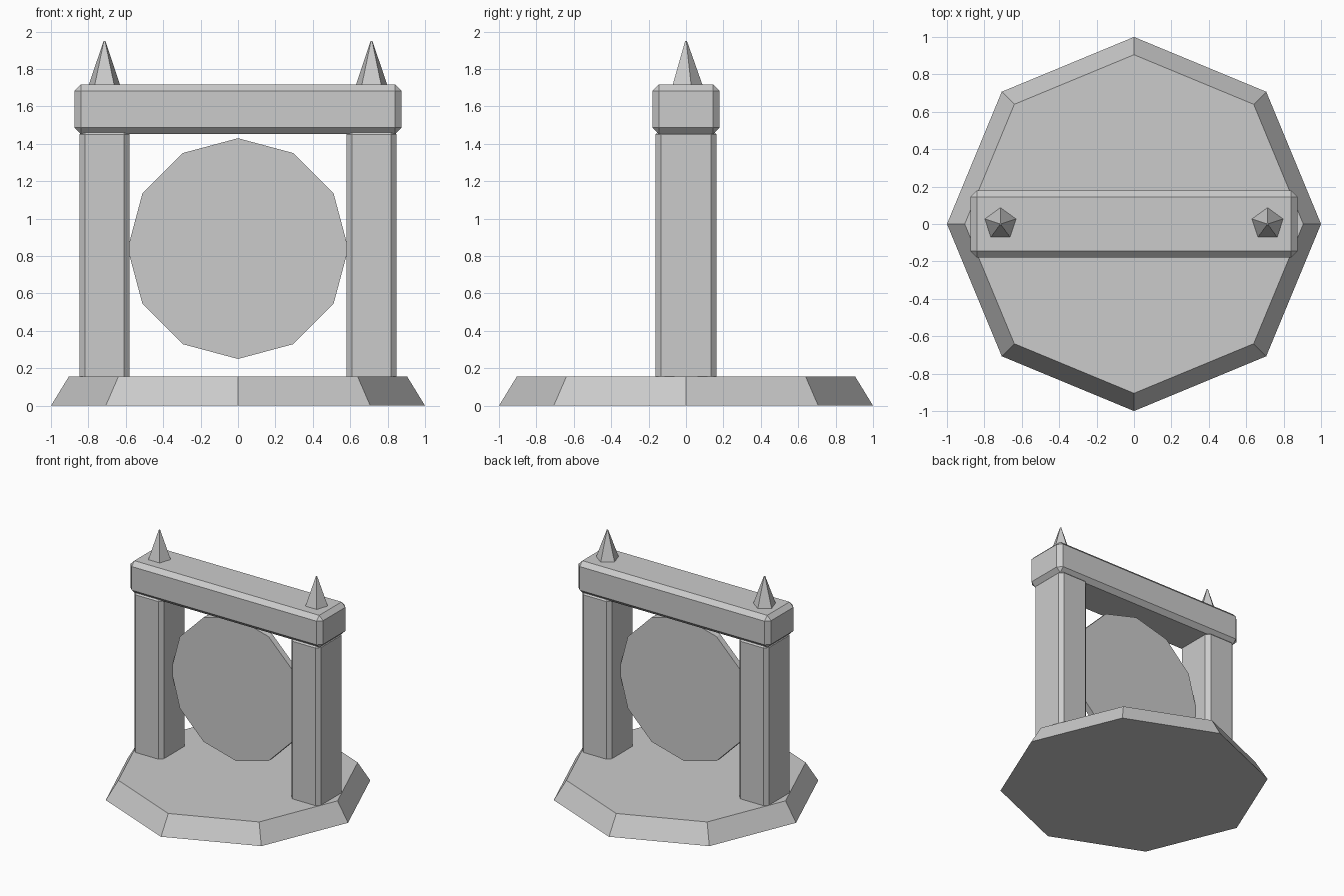
import bpy
import math

cube = bpy.data.objects.get("Cube")
if cube:
    bpy.data.objects.remove(cube, do_unlink=True)

# One flat stone colour
stone = bpy.data.materials.new("grey_stone")
stone.use_nodes = True
GREY = (0.6, 0.6, 0.6, 1)
stone.diffuse_color = GREY
stone.node_tree.nodes["Principled BSDF"].inputs["Base Color"].default_value = GREY


def finish(name):
    obj = bpy.context.object
    obj.name = name
    obj.data.materials.append(stone)
    return obj


def block(name, centre, size, bevel):
    """Box with chamfered edges."""
    bpy.ops.mesh.primitive_cube_add(size=1, location=centre)
    obj = finish(name)
    obj.scale = size
    bpy.ops.object.transform_apply(location=False, rotation=False, scale=True)
    mod = obj.modifiers.new("chamfer", "BEVEL")
    mod.width = bevel
    mod.segments = 1
    return obj


def tapered(name, sides, r1, r2, x, z0, z1):
    """Upright prism or spike between two heights."""
    bpy.ops.mesh.primitive_cone_add(vertices=sides, radius1=r1, radius2=r2,
                                    depth=z1 - z0, location=(x, 0, (z0 + z1) / 2))
    return finish(name)


# Octagonal plinth
tapered("base", 8, 1.0, 0.905, 0, 0, 0.155)

# Pillars with a spike above each
for side, s in (("left", 1), ("right", -1)):
    block(side + "_pillar", (s * 0.714, 0, 0.8), (0.268, 0.328, 1.36), 0.03)
    tapered(side + "_spike", 5, 0.09, 0.005, s * 0.714, 1.71, 1.95)

# Lintel across the top
block("lintel", (0, 0, 1.585), (1.75, 0.36, 0.264), 0.035)

# Thin twelve-sided panel hanging in the opening
bpy.ops.mesh.primitive_cylinder_add(vertices=12, radius=0.59, depth=0.05,
                                    location=(0, 0, 0.84),
                                    rotation=(math.pi / 2, 0, 0))
finish("round_panel")
